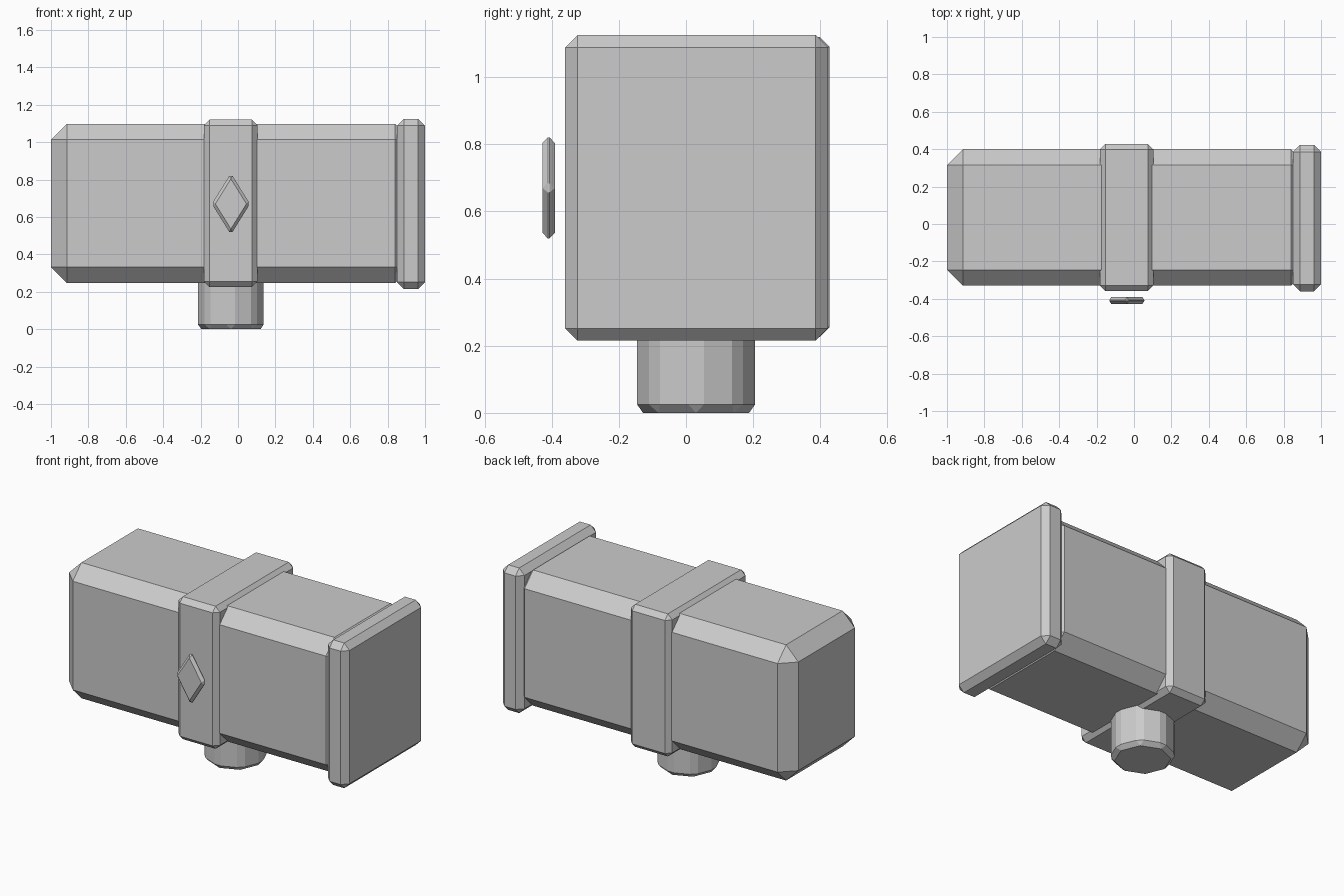
import bpy, bmesh
from mathutils import Matrix

if "Cube" in bpy.data.objects:
    bpy.data.objects.remove(bpy.data.objects["Cube"])


def finish(name, bm, chamfer):
    """Chamfer every edge and make a flat-shaded object."""
    bmesh.ops.bevel(bm, geom=bm.edges[:], offset=chamfer, offset_type='OFFSET',
                    segments=1, affect='EDGES', clamp_overlap=True)
    bmesh.ops.recalc_face_normals(bm, faces=bm.faces[:])
    mesh = bpy.data.meshes.new(name)
    bm.to_mesh(mesh)
    bm.free()
    obj = bpy.data.objects.new(name, mesh)
    bpy.context.collection.objects.link(obj)
    return obj


def box(name, x, y, z, chamfer):
    bm = bmesh.new()
    bmesh.ops.create_cube(bm, size=1)
    for v in bm.verts:
        for i, (lo, hi) in enumerate((x, y, z)):
            v.co[i] = lo if v.co[i] < 0 else hi
    # keep chamfer as a horizontal setback on both neighbouring faces
    return finish(name, bm, chamfer)


def prism(name, sides, depth, matrix, chamfer):
    bm = bmesh.new()
    bmesh.ops.create_cone(bm, cap_ends=True, segments=sides,
                          radius1=1, radius2=1, depth=depth)
    bmesh.ops.transform(bm, matrix=matrix, verts=bm.verts[:])
    return finish(name, bm, chamfer)


# Main hammer block
box("head_block", (-1.0, 0.925), (-0.33, 0.40), (0.247, 1.098), 0.085)

# Raised middle band and striking plate
box("middle_band", (-0.183, 0.104), (-0.358, 0.428), (0.226, 1.12), 0.03)
box("striking_plate", (0.85, 1.0), (-0.36, 0.423), (0.215, 1.125), 0.037)

# Octagonal handle stub
prism("handle_stub", 8, 0.4,
      Matrix.Translation((-0.038, 0.03, 0.204)) @ Matrix.Diagonal((0.185, 0.185, 1.02, 1)),
      0.025)

# Diamond ornament floating in front of the band
prism("diamond_ornament", 4, 0.037,
      Matrix.Translation((-0.038, -0.409, 0.67))
      @ Matrix.Diagonal((0.102, 1, 0.164, 1)) @ Matrix.Rotation(1.5707963, 4, 'X'),
      0.016)
